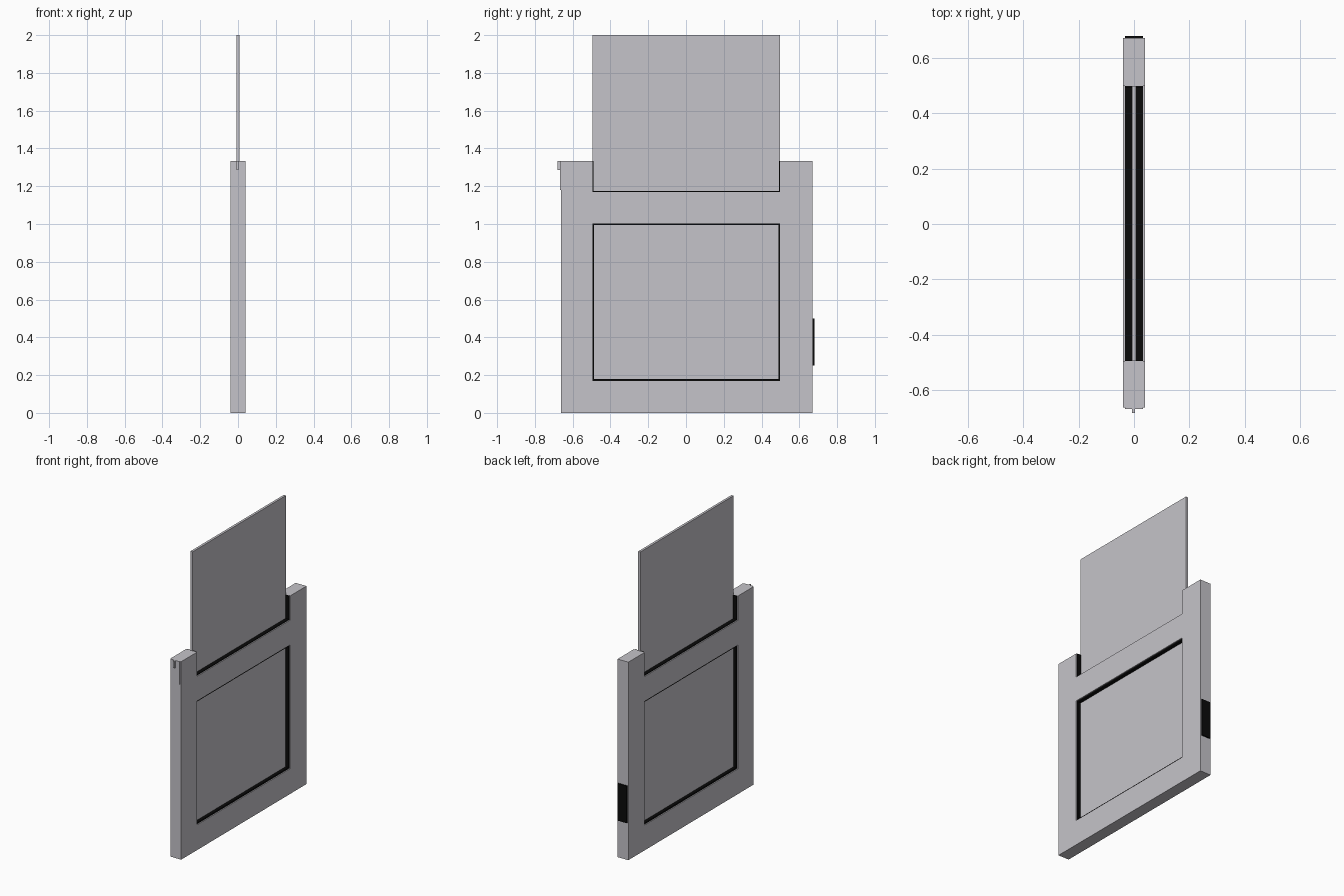
import bpy

cube = bpy.data.objects.get("Cube")
if cube:
    bpy.data.objects.remove(cube, do_unlink=True)


def material(name, color):
    m = bpy.data.materials.new(name)
    m.use_nodes = True
    m.diffuse_color = color
    m.node_tree.nodes["Principled BSDF"].inputs["Base Color"].default_value = color
    return m


GREY = material("light_grey", (0.56, 0.55, 0.585, 1))
BLACK = material("black", (0.003, 0.003, 0.003, 1))


def box(name, x, y, z, mat):
    """Box from (min, max) spans along each axis."""
    spans = (x, y, z)
    bpy.ops.mesh.primitive_cube_add(size=1, location=[(a + b) / 2 for a, b in spans])
    ob = bpy.context.object
    ob.name = name
    ob.scale = [b - a for a, b in spans]
    bpy.ops.object.transform_apply(location=False, rotation=False, scale=True)
    ob.data.materials.append(mat)
    return ob


HALF, TOP = 0.04, 1.333          # frame half thickness and height
Y0, Y1 = -0.495, 0.498           # opening span
NOTCH, SILL, HEAD = 1.17, 0.17, 1.003
TRIM = 0.033                     # half width of trim

# Frame with a top notch and a window opening
frame = box("frame", (-HALF, HALF), (-0.662, 0.671), (0, TOP), GREY)
for name, z in (("notch_cutter", (NOTCH, TOP + 0.2)), ("window_cutter", (SILL, HEAD))):
    cutter = box(name, (-0.1, 0.1), (Y0, Y1), z, GREY)
    cutter.hide_render = True
    mod = frame.modifiers.new(name, 'BOOLEAN')
    mod.operation = 'DIFFERENCE'
    mod.solver = 'EXACT'
    mod.object = cutter
    bpy.context.view_layer.objects.active = frame
    bpy.ops.object.modifier_apply(modifier=mod.name)
    bpy.data.objects.remove(cutter, do_unlink=True)

# Sliding panel raised out of the notch, and fixed panel in the window
box("raised_panel", (-0.008, 0.008), (Y0, Y1), (NOTCH, 2), GREY)
box("window_panel", (-0.012, 0.012), (Y0, Y1), (SILL, HEAD), GREY)


# Black trim lining each opening
def trim(prefix, z, t, closed):
    x = (-TRIM, TRIM)
    box(prefix + "_trim_front", x, (Y0, Y0 + t), z, BLACK)
    box(prefix + "_trim_back", x, (Y1 - t, Y1), z, BLACK)
    box(prefix + "_trim_bottom", x, (Y0 + t, Y1 - t), (z[0], z[0] + t), BLACK)
    if closed:
        box(prefix + "_trim_top", x, (Y0 + t, Y1 - t), (z[1] - t, z[1]), BLACK)


trim("notch", (NOTCH, TOP), 0.005, False)
trim("window", (SILL, HEAD), 0.009, True)

# Bridge the panel across the side trim so its ends stay light at the rim
box("panel_top_strip", (-0.008, 0.008), (Y0, Y1), (TOP, TOP + 0.002), GREY)

# Edge fittings
box("latch_plate", (-TRIM, TRIM), (-0.667, -0.66), (1.18, TOP), GREY)
box("latch_tongue", (-0.008, 0.003), (-0.681, -0.66), (1.285, TOP), GREY)
box("hinge_plate", (-TRIM, TRIM), (0.67, 0.679), (0.25, 0.5), BLACK)
